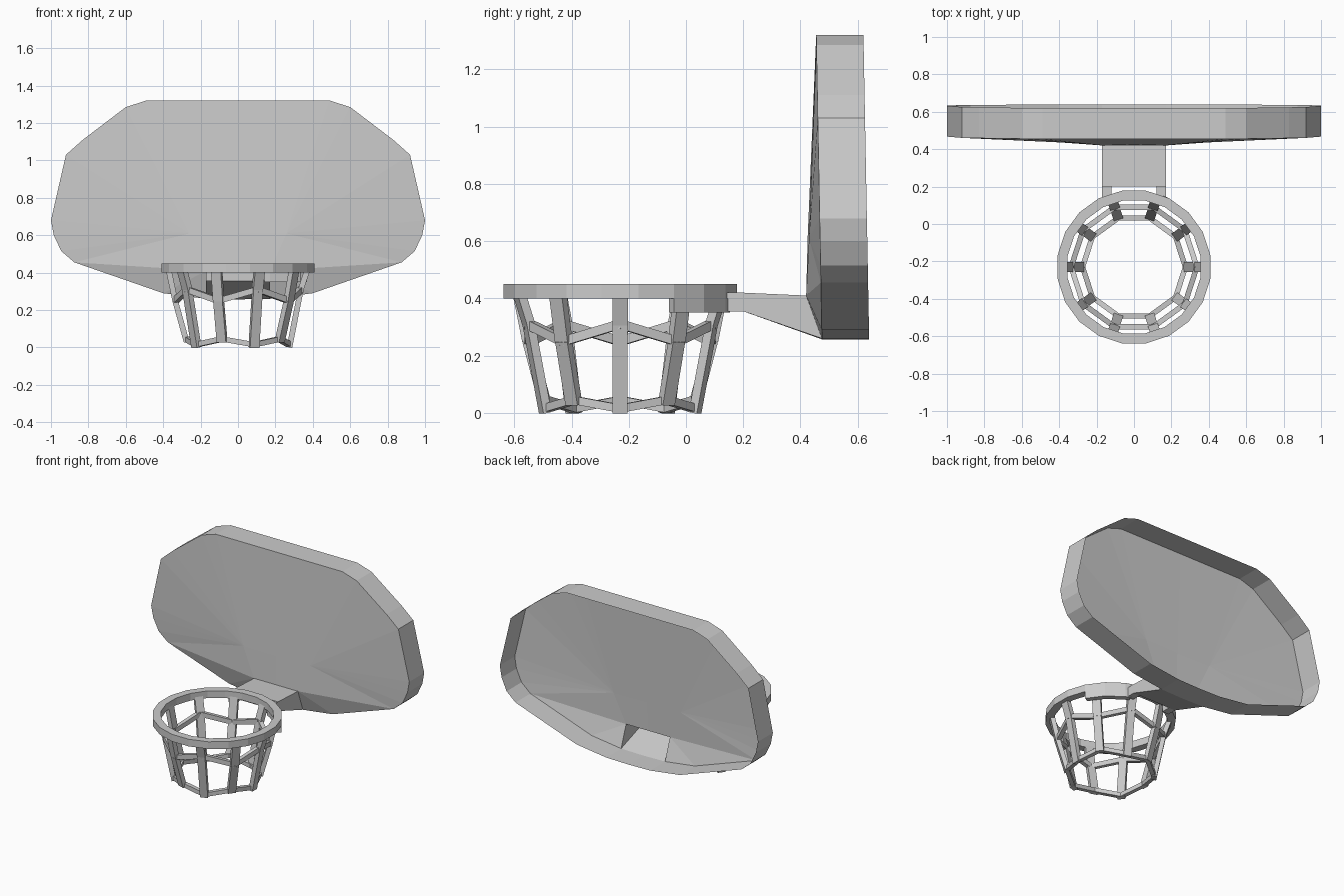
import bpy, bmesh
from math import sin, cos, radians
from mathutils import Vector, Matrix

if "Cube" in bpy.data.objects:
    bpy.data.objects.remove(bpy.data.objects["Cube"])

CY = -0.23  # hoop centre in y


def make(name, verts, faces):
    me = bpy.data.meshes.new(name)
    bm = bmesh.new()
    vs = [bm.verts.new(v) for v in verts]
    for f in faces:
        bm.faces.new([vs[i] for i in f])
    bmesh.ops.recalc_face_normals(bm, faces=bm.faces)
    bm.to_mesh(me)
    bm.free()
    ob = bpy.data.objects.new(name, me)
    bpy.context.collection.objects.link(ob)
    return ob


def mirror(ob):
    m = ob.modifiers.new("mirror", 'MIRROR')
    m.use_clip = True


def polar(r, deg, z):
    return Vector((r * cos(radians(deg)), CY + r * sin(radians(deg)), z))


def band(name, r0, r1, z0, z1, angles, closed):
    # Rectangular section swept around the hoop centre
    verts = [polar(r, a, z) for a in angles
             for r, z in ((r0, z0), (r1, z0), (r1, z1), (r0, z1))]
    n = len(angles)
    faces = []
    for i in range(n if closed else n - 1):
        a, b = 4 * i, 4 * ((i + 1) % n)
        faces += [(a + k, a + (k + 1) % 4, b + (k + 1) % 4, b + k) for k in range(4)]
    if not closed:
        faces += [(0, 1, 2, 3), tuple(range(4 * n - 4, 4 * n))]
    return make(name, verts, faces)


def add_bar(bm, p, q, width, depth):
    # Square bar from p to q, its depth pointing away from the hoop axis
    axis = (q - p).normalized()
    mid = (p + q) / 2
    out = Vector((mid.x, mid.y - CY, 0))
    out = (out - axis * out.dot(axis)).normalized()
    side = axis.cross(out)
    m = Matrix((side * width, out * depth, axis * (q - p).length)).transposed().to_4x4()
    m.translation = mid
    bmesh.ops.create_cube(bm, size=1, matrix=m)


# Backboard: hollow shell, open at the back, right half then mirrored
outline = [(0, 1.32), (.49, 1.32), (.6, 1.285), (.83, 1.11), (.92, 1.03), (1, .68),
           (.985, .6), (.945, .515), (.875, .455), (.4, .29), (.17, .26), (0, .257)]
N = len(outline)
lean = [.475 - .02 * (z - .26) / 1.06 for x, z in outline]
verts = [(x, y, z) for (x, z), y in zip(outline, lean)]
verts += [(x, y + .165, z) for (x, z), y in zip(outline, lean)]
A, B, C, D = range(2 * N, 2 * N + 4)
verts += [(0, .425, .61), (.26, .43, .61), (.17, .42, .41), (0, .42, .41)]
faces = [(i, i + 1, N + i + 1, N + i) for i in range(N - 1)]
faces += [(0, 1, B, A), (A, B, C, D), (B, 8, C)]
faces += [(B, i, i + 1) for i in range(1, 8)] + [(C, 8, 9), (C, 9, 10)]
mirror(make("backboard", verts, faces))

# Hollow tapered arm, open into the backboard
mirror(make("support_arm",
            [(0, .42, .41), (.17, .42, .41), (.17, .475, .26), (0, .475, .257),
             (0, .2, .42), (.17, .2, .42), (.17, .2, .355), (0, .2, .355)],
            [(0, 1, 5, 4), (1, 2, 6, 5), (2, 3, 7, 6), (4, 5, 6, 7)]))

# Prongs joining arm and hoop
prong = [(x, y, z) for x in (.12, .17) for y in (.135, .2) for z in (.355, .42)]
mirror(make("arm_prongs", prong, [(0, 1, 3, 2), (4, 6, 7, 5), (0, 4, 5, 1),
                                  (2, 3, 7, 6), (0, 2, 6, 4)]))

# Hoop and the bracket under its rear right side
band("hoop", .36, .413, .40, .45, [9 + 18 * i for i in range(20)], True)
band("hoop_bracket", .375, .413, .35, .40, [27, 45, 63, 68], False)

# Net: ten hanging straps tied by two zigzag rows
bm = bmesh.new()
rows = []
for i in range(10):
    odd = i % 2
    a = 36 * i
    rows.append((polar(.372, a, .42), polar(.336, a, .25 if odd else .31),
                 polar(.275, a, .045 if odd else .015)))
for i, (top, mid, low) in enumerate(rows):
    tip = low - Vector((0, 0, .015))
    add_bar(bm, top, mid, .055, .03)
    add_bar(bm, mid, tip, .052, .03)
    nxt = rows[(i + 1) % 10]
    add_bar(bm, mid, nxt[1], .032, .028)
    add_bar(bm, low, nxt[2], .028, .028)
me = bpy.data.meshes.new("net")
bm.to_mesh(me)
bm.free()
bpy.context.collection.objects.link(bpy.data.objects.new("net", me))
